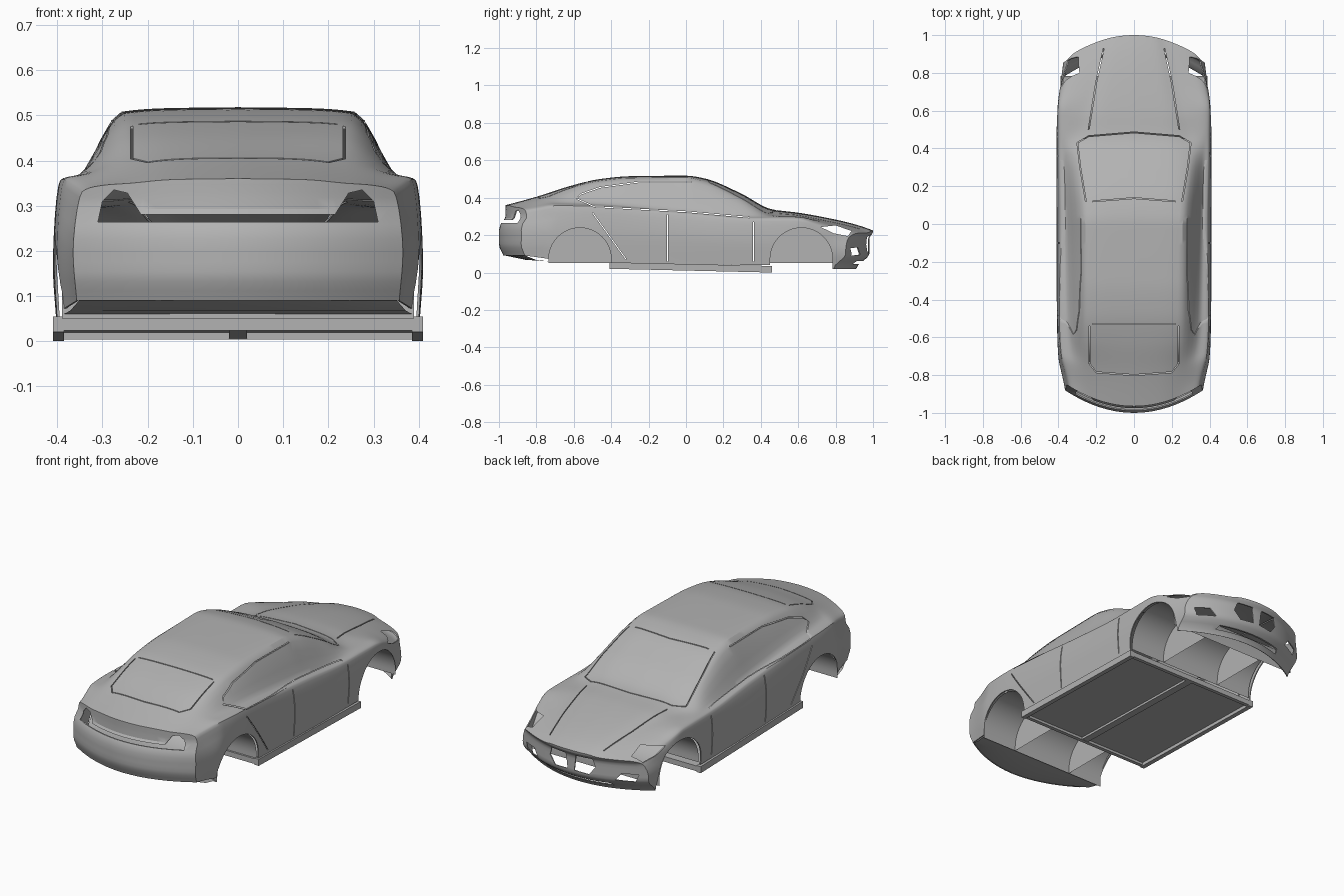
import bpy, bmesh, math

if "Cube" in bpy.data.objects:
    bpy.data.objects.remove(bpy.data.objects["Cube"])

paint = bpy.data.materials.new("body_grey")
paint.diffuse_color = (0.45, 0.45, 0.45, 1)
paint.use_nodes = True
paint.node_tree.nodes["Principled BSDF"].inputs["Base Color"].default_value = paint.diffuse_color


def add(name, bm):
    me = bpy.data.meshes.new(name)
    bm.to_mesh(me)
    bm.free()
    me.materials.append(paint)
    ob = bpy.data.objects.new(name, me)
    bpy.context.collection.objects.link(ob)
    return ob


def activate(ob):
    bpy.ops.object.select_all(action='DESELECT')
    ob.select_set(True)
    bpy.context.view_layer.objects.active = ob


def curve(keys):
    """Smooth curve through (t, value) keys without overshoot."""
    slopes = [(b[1] - a[1]) / (b[0] - a[0]) for a, b in zip(keys, keys[1:])]
    tang = [slopes[0]]
    for a, b in zip(slopes, slopes[1:]):
        tang.append(2 * a * b / (a + b) if a * b > 0 else 0)
    tang.append(slopes[-1])

    def f(t):
        i = 0
        while i < len(keys) - 2 and t > keys[i + 1][0]:
            i += 1
        h = keys[i + 1][0] - keys[i][0]
        s = (t - keys[i][0]) / h
        return ((2 * s**3 - 3 * s**2 + 1) * keys[i][1] + (s**3 - 2 * s**2 + s) * h * tang[i]
                + (3 * s**2 - 2 * s**3) * keys[i + 1][1] + (s**3 - s**2) * h * tang[i + 1])
    return f


def ramp(a, b, v):
    s = min(1, max(0, (v - a) / (b - a)))
    return s * s * (3 - 2 * s)


# Lengthwise body lines: roof, roof/hood edge, belt, shoulder, widest line, hem
top = curve([(-1, .36), (-.8, .412), (-.62, .464), (-.46, .5), (-.3, .515), (0, .518), (.1, .503),
             (.29, .425), (.46, .338), (.6, .32), (.8, .283), (.93, .25), (1, .225)])
edge_x = curve([(-1, .235), (-.8, .24), (-.5, .25), (0, .258), (.1, .265), (.45, .30), (.55, .28), (.8, .22), (1, .17)])
edge_d = curve([(-1, .01), (0, .01), (.1, .018), (.45, .03), (.6, .02), (1, .012)])
belt_x = curve([(-1, .3), (-.8, .33), (-.5, .352), (0, .362), (.4, .37), (.6, .36), (.8, .34), (1, .3)])
belt_z = curve([(-1, .345), (-.8, .372), (-.55, .37), (0, .328), (.35, .3), (.6, .298), (.8, .265), (1, .21)])
shoulder_x = curve([(-1, .345), (-.8, .385), (-.5, .394), (0, .39), (.4, .398), (.65, .4), (.8, .385), (1, .345)])
mid_x = curve([(-1, .365), (-.8, .4), (-.5, .408), (.5, .41), (.75, .402), (1, .375)])
hem_z = curve([(-1, .09), (-.74, .06), (-.4, .045), (.45, .04), (.75, .02), (1, .02)])
SUB, EDGE = 5, 10


def half_section(t):
    zt, ex, d = top(t), edge_x(t), edge_d(t)
    zs = belt_z(t) - .014
    pts = [(0, zt), (ex * .6, zt - .2 * d), (ex, zt - d), (belt_x(t), belt_z(t)),
           (shoulder_x(t), zs), (mid_x(t), zs * .6), (mid_x(t) - .008, hem_z(t))]
    fx, fz = (curve([(i, p[k]) for i, p in enumerate(pts)]) for k in (0, 1))
    return [(fx(i / SUB), fz(i / SUB)) for i in range(SUB * 6 + 1)]


def end_y(side, x, z):
    """Plan and profile of the nose (+1) and tail (-1)."""
    if side < 0:
        return -1 + .9 * x * x + .035 * ramp(.24, .3, z) + .025 * ramp(.15, .08, z)
    return 1 - .9 * x * x - .02 * ramp(.22, .18, z) - .07 * ramp(.1, .02, z)


def place(t, x, z):
    side = 1 if t > 0 else -1
    return (x, t + (end_y(side, x, z) - side) * ramp(.5, 1, abs(t)), z)


# Body shell: lofted sections with wrapped nose and tail
bm = bmesh.new()


def skin(rows):
    rows = [[bm.verts.new(p) for p in r] for r in rows]
    for a, b in zip(rows, rows[1:]):
        for i in range(len(a) - 1):
            bm.faces.new((a[i], a[i + 1], b[i + 1], b[i]))


rows = []
for i in range(73):
    t = -1 + i / 36
    h = half_section(t)
    rows.append([place(t, -x, z) for x, z in h[:0:-1]] + [place(t, x, z) for x, z in h])
skin(rows)
for t in (-1, 1):
    h = half_section(t)
    cols = [-p[0] for p in h[EDGE:0:-1]] + [p[0] for p in h[:EDGE + 1]]
    heights = [p[1] for p in h[EDGE:0:-1]] + [p[1] for p in h[:EDGE + 1]]
    cap = [[place(t, x, z) for x, z in zip(cols, heights)]]
    for x, z in h[EDGE + 1:]:
        cap.append([place(t, c / h[EDGE][0] * x, z) for c in cols])
    skin(cap)
bmesh.ops.remove_doubles(bm, verts=bm.verts, dist=.0002)
bmesh.ops.recalc_face_normals(bm, faces=bm.faces)
body = add("body_shell", bm)
activate(body)
mod = body.modifiers.new("thickness", 'SOLIDIFY')
mod.thickness, mod.offset = .006, -1
bpy.ops.object.modifier_apply(modifier=mod.name)


def prism(name, poly, axis, lo, hi):
    """Closed prism from a 2D outline, extruded along an axis."""
    m = bmesh.new()
    order = {'x': lambda u, v, w: (w, u, v), 'y': lambda u, v, w: (u, w, v), 'z': lambda u, v, w: (u, v, w)}[axis]
    a = [m.verts.new(order(u, v, lo)) for u, v in poly]
    b = [m.verts.new(order(u, v, hi)) for u, v in poly]
    m.faces.new(a)
    m.faces.new(b)
    for i in range(len(a)):
        j = (i + 1) % len(a)
        m.faces.new((a[i], a[j], b[j], b[i]))
    bmesh.ops.recalc_face_normals(m, faces=m.faces)
    return add(name, m)


def ribbon(path, w=.0025):
    """Thin outline following a path, for panel gaps."""
    left, right = [], []
    for i, (u, v) in enumerate(path):
        p, q = path[max(0, i - 1)], path[min(len(path) - 1, i + 1)]
        du, dv = q[0] - p[0], q[1] - p[1]
        n = math.hypot(du, dv)
        left.append((u - dv / n * w, v + du / n * w))
        right.append((u + dv / n * w, v - du / n * w))
    return left + right[::-1]


def cut(poly, axis, lo, hi):
    c = prism("cutter", poly, axis, lo, hi)
    c.hide_render = True
    activate(body)
    b = body.modifiers.new("cut", 'BOOLEAN')
    b.operation, b.solver, b.object = 'DIFFERENCE', 'EXACT', c
    bpy.ops.object.modifier_apply(modifier=b.name)
    bpy.data.objects.remove(c)


def flip(poly):
    return [(-u, v) for u, v in poly]


# Wheel arches
R, AXLE_Z = .167, .072


def arch(cy, low):
    return [(cy + R, low)] + [(cy + R * math.cos(math.pi * i / 32), AXLE_Z + R * math.sin(math.pi * i / 32))
                              for i in range(33)] + [(cy - R, low)]


for cy in (.617, -.567):
    cut(arch(cy, -.1), 'x', -.6, .6)

# Lamp, grille and intake openings
cut([(.72, .243), (.8, .252), (.885, .222), (.865, .195), (.79, .21)], 'x', -.6, .6)
tail = [(.31, .264), (.3, .31), (.275, .335), (.245, .328), (.215, .281)]
cut(tail + flip(tail)[::-1], 'y', -1.2, -.8)
grille = [(.02, .11), (.1, .105), (.135, .15), (.12, .195), (.03, .195)]
fog = [(.23, .095), (.32, .09), (.335, .13), (.26, .135)]
for p in (grille, fog):
    cut(p, 'y', .78, 1.2)
    cut(flip(p), 'y', .78, 1.2)
cut([(-.2, .045), (.2, .045), (.19, .062), (-.19, .062)], 'y', .85, 1.2)

# Door, side window, windscreen, hood and boot gaps
cut(ribbon([(-.1, .06), (-.1, .31)]), 'x', -.6, .6)
cut(ribbon([(.36, .06), (.36, .27)]), 'x', -.6, .6)
cut(ribbon([(-.32, .07), (-.5, .32)]), 'x', -.6, .6)
cut(ribbon([(.34, .295), (0, .325), (-.49, .352), (-.585, .395), (-.56, .42), (-.46, .455), (-.25, .484),
            (.03, .484)]), 'x', -.6, .6)
screen = [(.255, .12), (.285, .3), (.3, .43), (.24, .465)]
cut(ribbon(screen + [(0, .485)] + flip(screen)[::-1]), 'z', .3, .7)
cut(ribbon([(-.22, .12), (0, .137), (.22, .12)]), 'z', .3, .7)
cut(ribbon([(-.22, -.53), (.22, -.53)]), 'z', .38, .7)
boot = [(.235, -.54), (.235, -.74), (.2, -.785)]
cut(ribbon(boot + [(0, -.8)] + flip(boot)[::-1]), 'z', .36, .7)
hood = [(.24, .5), (.2, .75), (.16, .93)]
cut(ribbon(hood), 'z', .2, .7)
cut(ribbon(flip(hood)), 'z', .2, .7)

# Wheel tubs: arched liners and inner walls
parts = [body]
for label, cy in (("front", .617), ("rear", -.567)):
    bm = bmesh.new()
    outline = arch(cy, .05)
    skin([[(x, u, v) for u, v in outline] for x in (-.39, -.18, .18, .39)])
    for x in (-.18, .18):
        bm.faces.new([bm.verts.new((x, u, v)) for u, v in outline])
    parts.append(add(label + "_wheel_tubs", bm))

# Rear bumper underside
bm = bmesh.new()
xs = [-.35 + .07 * i for i in range(11)]
skin([[(x * 1.1, -.735, .06) for x in xs], [(x * 1.06, end_y(-1, x, .09) * .5 - .37, .068) for x in xs],
      [(x, end_y(-1, x, .09) + .003, .092) for x in xs]])
parts.append(add("rear_bumper_underside", bm))

# Floor pan, sills, centre tunnel and cross rails
parts.append(prism("floor_pan", [(-.41, .038), (.46, .018), (.46, .03), (-.41, .05)], 'x', -.39, .39))
sill = [(-.41, .02), (.46, 0), (.46, .035), (-.41, .055)]
for s in (-1, 1):
    parts.append(prism("sill", sill, 'x', *sorted((s * .385, s * .41))))
parts.append(prism("centre_tunnel", [(-.41, .026), (.46, .006), (.46, .03), (-.41, .05)], 'x', -.02, .02))
for y, z in ((-.41, .024), (.44, .004)):
    parts.append(prism("cross_rail", [(y, z), (y + .02, z), (y + .02, z + .028), (y, z + .028)], 'x', -.39, .39))

for ob in parts:
    activate(ob)
    bpy.ops.object.shade_smooth_by_angle(angle=math.radians(32))
